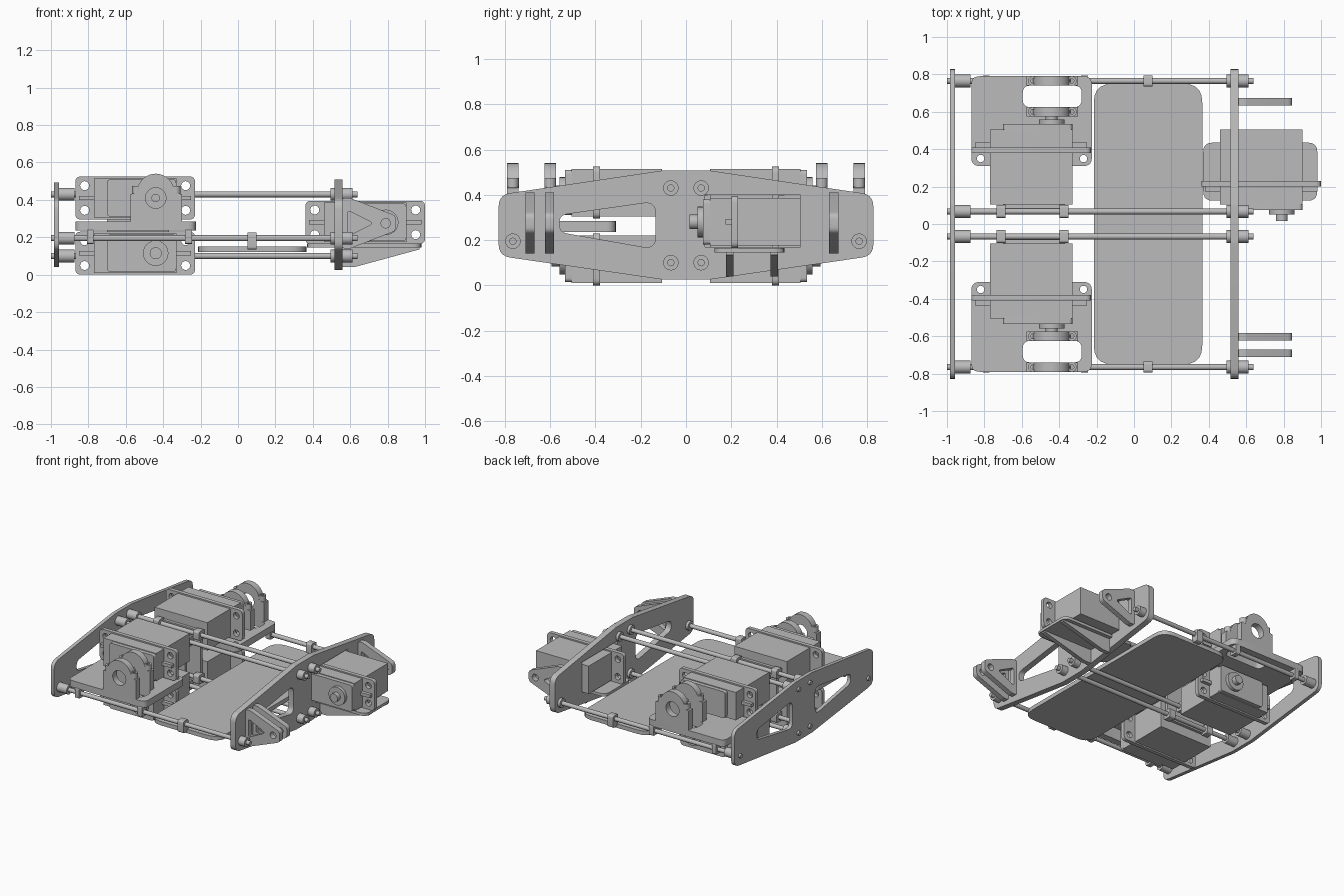
import bpy, bmesh, math
from mathutils import Vector

cube = bpy.data.objects.get("Cube")
if cube:
    bpy.data.objects.remove(cube, do_unlink=True)

grey = bpy.data.materials.new("plain_grey")
grey.use_nodes = True
tone = (0.5, 0.5, 0.5, 1)
grey.diffuse_color = tone
grey.node_tree.nodes["Principled BSDF"].inputs["Base Color"].default_value = tone
parts = []


# Profile helpers
def circle(u, v, r, n=24):
    return [(u + r * math.cos(2 * math.pi * i / n), v + r * math.sin(2 * math.pi * i / n)) for i in range(n)]


def rounded(points, r, n=5):
    out = []
    for i, p in enumerate(points):
        p = Vector(p)
        a, b = Vector(points[i - 1]) - p, Vector(points[(i + 1) % len(points)]) - p
        d = min(r / math.tan(a.angle(b) / 2), a.length * 0.48, b.length * 0.48)
        a, b = p + a.normalized() * d, p + b.normalized() * d
        for k in range(n + 1):
            t = k / n
            out.append(tuple(a * (1 - t) ** 2 + p * 2 * t * (1 - t) + b * t * t))
    return out


def rect(u0, u1, v0, v1, r=0):
    pts = [(u0, v0), (u1, v0), (u1, v1), (u0, v1)]
    return rounded(pts, r) if r else pts


def prism(name, axis, a, b, outline, holes=()):
    """Extrude a profile with holes along an axis from a to b."""
    curve = bpy.data.curves.new(name, "CURVE")
    curve.dimensions = "2D"
    curve.fill_mode = "BOTH"
    curve.extrude = abs(b - a) / 2
    for loop in (outline, *holes):
        sp = curve.splines.new("POLY")
        sp.points.add(len(loop) - 1)
        for pt, (u, v) in zip(sp.points, loop):
            pt.co = (u, v, 0, 1)
        sp.use_cyclic_u = True
    tmp = bpy.data.objects.new("tmp", curve)
    mesh = bpy.data.meshes.new_from_object(tmp)
    bpy.data.objects.remove(tmp)
    bpy.data.curves.remove(curve)
    mid = (a + b) / 2
    bm = bmesh.new()
    bm.from_mesh(mesh)
    for vert in bm.verts:
        u, v, w = vert.co
        w += mid
        vert.co = {"x": (w, u, v), "y": (u, w, v), "z": (u, v, w)}[axis]
    bmesh.ops.remove_doubles(bm, verts=bm.verts, dist=1e-5)
    bmesh.ops.recalc_face_normals(bm, faces=bm.faces)
    bm.to_mesh(mesh)
    bm.free()
    mesh.name = name
    mesh.materials.clear()
    mesh.materials.append(grey)
    obj = bpy.data.objects.new(name, mesh)
    bpy.context.collection.objects.link(obj)
    parts.append(obj)
    return obj


def box(name, x0, x1, y0, y1, z0, z1):
    return prism(name, "z", z0, z1, rect(x0, x1, y0, y1))


def servo(name, cx, cz, back, d):
    """Servo motor with its shaft pointing along d * y."""
    y = lambda t: back + d * t
    prism(name + "_body", "y", y(0), y(0.4), rect(cx - 0.22, cx + 0.22, cz - 0.105, cz + 0.105))
    prism(name + "_lid", "y", y(0.4), y(0.43), rect(cx - 0.15, cx + 0.22, cz - 0.1, cz + 0.1, 0.02))
    holes = [circle(cx + i * 0.27, cz + j * 0.066, 0.024, 16) for i in (-1, 1) for j in (-1, 1)]
    prism(name + "_flange", "y", y(0.275), y(0.305), rect(cx - 0.32, cx + 0.32, cz - 0.115, cz + 0.115, 0.03), holes)
    for i in (-1, 1):
        u = sorted((cx + i * 0.21, cx + i * 0.30))
        prism(name + "_rib", "y", y(0.305), y(0.33), rect(*u, cz - 0.012, cz + 0.012))
    prism(name + "_collar", "y", y(0.43), y(0.455), circle(cx + 0.11, cz, 0.068))
    prism(name + "_shaft", "y", y(0.455), y(0.49), circle(cx + 0.11, cz, 0.032))


# End plates
def end_plate(name, x0, x1, inset, holes):
    t, b = 0.508 - inset, 0.025 + inset
    pts = [(-0.828, 0.13), (-0.1, b), (0.1, b), (0.828, 0.13),
           (0.828, 0.40), (0.1, t), (-0.1, t), (-0.828, 0.40)]
    prism(name, "x", x0, x1, rounded(pts, 0.06), holes)


def window(s):
    return rounded([(s * 0.56, 0.31), (s * 0.56, 0.235), (s * 0.135, 0.16), (s * 0.135, 0.37)], 0.045)


end_plate("right_end_plate", 0.515, 0.56, 0, [window(-1), rect(0.085, 0.505, 0.17, 0.4)])
end_plate("left_end_plate", -0.985, -0.957, 0.015, [window(-1), window(1)])

# Tie rods with end spacers
for s in (-1, 1):
    for y, z in ((s * 0.765, 0.195), (s * 0.067, 0.43), (s * 0.067, 0.1)):
        prism("tie_rod", "x", -1.0, 0.64, circle(y, z, 0.016, 16))
        prism("left_spacer", "x", -0.957, -0.875, circle(y, z, 0.034))
        prism("right_inner_spacer", "x", 0.495, 0.515, circle(y, z, 0.034))
        prism("right_outer_spacer", "x", 0.56, 0.612, circle(y, z, 0.034))

# Centre tray
prism("centre_tray", "z", 0.122, 0.152, rect(-0.215, 0.365, -0.75, 0.75, 0.1))

for s in (-1, 1):
    # Tray clips on the outer rods
    prism("tray_clip", "x", 0.052, 0.1, rect(s * 0.765 - 0.03, s * 0.765 + 0.03, 0.135, 0.225, 0.015))

    # Shelf between the stacked servos
    y0, y1 = sorted((s * 0.31, s * 0.79))
    c0, c1 = sorted((s * 0.625, s * 0.74))
    ears = [circle(x, s * 0.35, 0.02, 16) for x in (-0.82, -0.27)]
    prism("servo_shelf", "z", 0.235, 0.285, rect(-0.87, -0.225, y0, y1, 0.045),
          [rect(-0.595, -0.28, c0, c1, 0.04)] + ears)
    for x in (-0.79, -0.265):
        prism("shelf_clip", "x", x - 0.018, x + 0.018, rect(s * 0.765 - 0.03, s * 0.765 + 0.03, 0.165, 0.24, 0.01))

    # Stacked servos
    servo("upper_servo", -0.55, 0.41, s * 0.105, s)
    servo("lower_servo", -0.55, 0.115, s * 0.105, s)

    # Back bracket and clips on the inner rods
    prism("servo_bracket", "y", s * 0.083, s * 0.105, rect(-0.7, -0.37, 0.08, 0.45))
    for x in (-0.71, -0.375):
        for z in (0.1, 0.43):
            prism("bracket_clip", "x", x - 0.024, x + 0.024, rect(s * 0.067 - 0.034, s * 0.067 + 0.034, z - 0.034, z + 0.034, 0.015))

    # Bearing blocks with a round top and two screws
    for y in (0.6, 0.765):
        arc = [(-0.44 + 0.1 * math.cos(a), 0.44 + 0.1 * math.sin(a))
               for a in (math.pi * i / 16 for i in range(17))]
        outline = [(-0.575, 0.285), (-0.3, 0.285), (-0.3, 0.43)] + arc + [(-0.575, 0.43)]
        prism("bearing_block", "y", s * (y - 0.025), s * (y + 0.025), outline, [circle(-0.44, 0.41, 0.055)])
        for x in (-0.54, -0.333):
            prism("block_screw", "z", 0.43, 0.475, circle(x, s * y, 0.026), [circle(x, s * y, 0.013, 6)])
    prism("bearing_shaft", "y", s * 0.59, s * 0.625, circle(-0.44, 0.41, 0.055), [circle(-0.44, 0.41, 0.02)])

# Triangular hinge fins on the right plate
fin = rounded([(0.555, 0.14), (0.6, 0.14), (0.845, 0.235), (0.845, 0.315), (0.6, 0.41), (0.555, 0.41)], 0.035)
gap = rounded([(0.585, 0.205), (0.725, 0.275), (0.585, 0.345)], 0.012)
for y in (-0.69, -0.603, 0.653):
    prism("hinge_fin", "y", y - 0.02, y + 0.02, fin, [gap, circle(0.79, 0.275, 0.025)])

# Side servo on its gusseted shelf
servo("side_servo", 0.68, 0.28, 0.505, -1)
prism("side_shelf", "z", 0.145, 0.166, rect(0.37, 0.98, 0.125, 0.435, 0.05))
for y in (0.193, 0.39):
    prism("shelf_gusset", "y", y - 0.016, y + 0.016, [(0.555, 0.04), (0.62, 0.04), (0.97, 0.135), (0.97, 0.146), (0.555, 0.146)])

# Centre on x and y, then smooth the round surfaces
bpy.ops.object.select_all(action="DESELECT")
for obj in parts:
    obj.select_set(True)
bpy.context.view_layer.objects.active = parts[0]
bpy.ops.object.shade_smooth_by_angle(angle=math.radians(30))
